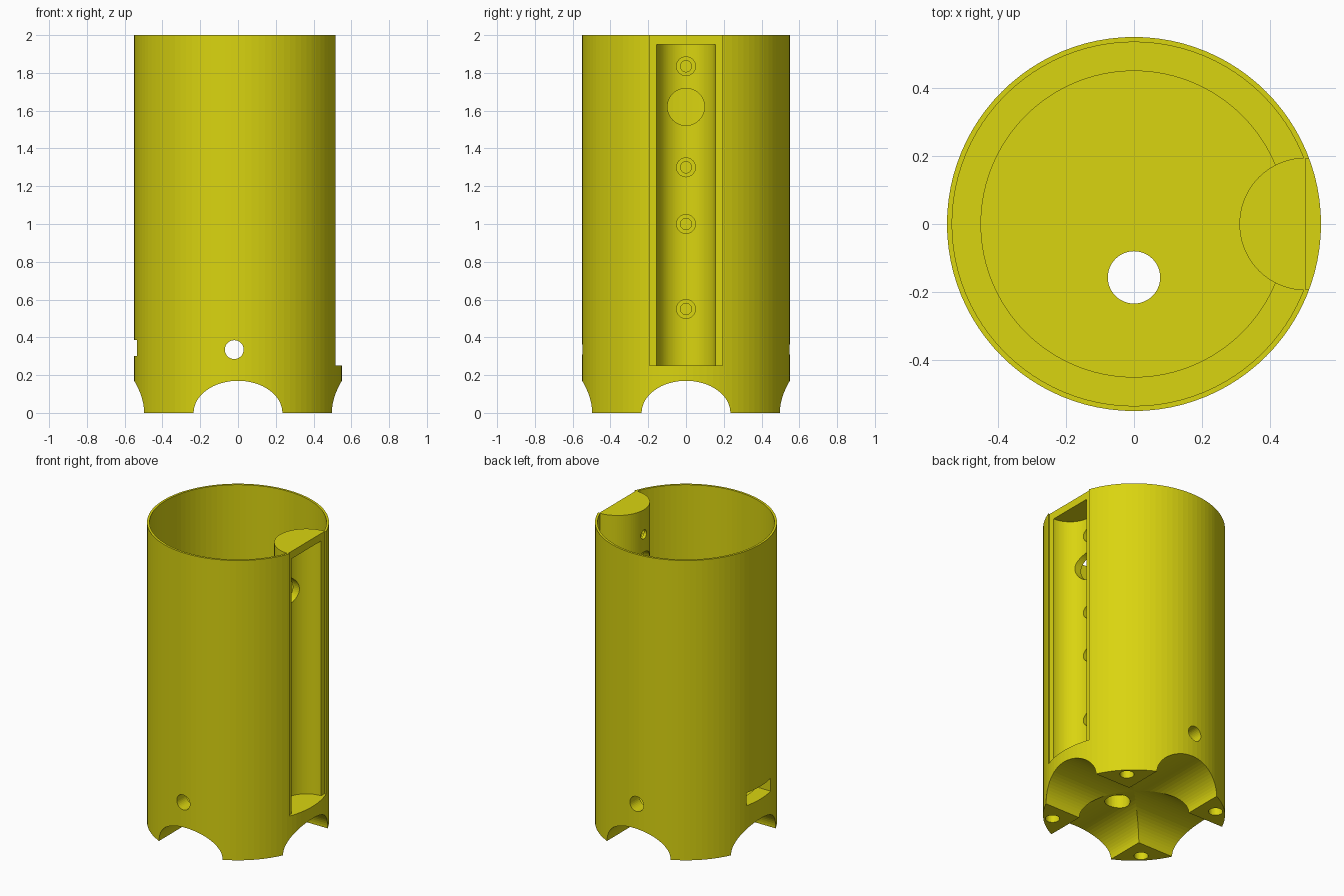
import bpy, bmesh, math
from mathutils import Matrix

if "Cube" in bpy.data.objects:
    bpy.data.objects.remove(bpy.data.objects["Cube"])

SEG = 96


def make_object(name, bm):
    bmesh.ops.recalc_face_normals(bm, faces=bm.faces)
    mesh = bpy.data.meshes.new(name)
    bm.to_mesh(mesh)
    bm.free()
    ob = bpy.data.objects.new(name, mesh)
    bpy.context.collection.objects.link(ob)
    return ob


def prism(name, outline, z0, z1):
    """Extrude an xy outline from z0 to z1."""
    bm = bmesh.new()
    face = bm.faces.new([bm.verts.new((x, y, z0)) for x, y in outline])
    ext = bmesh.ops.extrude_face_region(bm, geom=[face])
    verts = [v for v in ext["geom"] if isinstance(v, bmesh.types.BMVert)]
    bmesh.ops.translate(bm, verts=verts, vec=(0, 0, z1 - z0))
    return make_object(name, bm)


def arc(r, cx=0, cy=0, a0=0, a1=360, n=SEG, ry=None):
    """Points on an arc; a full circle leaves out the repeated end point."""
    count = n if a1 - a0 >= 360 else n + 1
    angles = [math.radians(a0 + (a1 - a0) * i / n) for i in range(count)]
    return [(cx + r * math.cos(a), cy + (ry or r) * math.sin(a)) for a in angles]


def rect(x0, x1, y0, y1):
    return [(x0, y0), (x1, y0), (x1, y1), (x0, y1)]


def along_x(ob):
    """Turn a prism so local z, x, y become world x, y, z."""
    ob.data.transform(Matrix(((0, 0, 1, 0), (1, 0, 0, 0), (0, 1, 0, 0), (0, 0, 0, 1))))
    return ob


def along_y(ob):
    """Turn a prism so local z becomes world y and local y becomes world z."""
    ob.data.transform(Matrix(((1, 0, 0, 0), (0, 0, 1, 0), (0, 1, 0, 0), (0, 0, 0, 1))))
    ob.data.flip_normals()
    return ob


def combine(target, tool, op="DIFFERENCE"):
    mod = target.modifiers.new("bool", "BOOLEAN")
    mod.operation, mod.object, mod.solver = op, tool, "EXACT"
    bpy.context.view_layer.objects.active = target
    bpy.ops.object.modifier_apply(modifier=mod.name)
    bpy.data.objects.remove(tool)


# Outer tube with thin upper wall, thick lower wall and a floor
body = prism("tube_body", arc(0.55), 0, 2)
combine(body, prism("lower_cavity", arc(0.45), 0.25, 0.6))
combine(body, prism("upper_cavity", arc(0.535), 0.45, 2.1))

# Half-round compartment on the right side
pod = arc(0.195, 0.505, 0, 90, 270, 48) + [(0.51, -0.195), (0.51, 0.195)]
combine(body, prism("compartment", pod, 0.2, 2), "UNION")
combine(body, prism("flat_cut", rect(0.505, 0.8, -0.192, 0.192), 0.25, 2.1))
combine(body, prism("compartment_recess", arc(0.155, 0.505), 0.25, 1.95))

# Counterbored screw holes and one large opening in the compartment wall
for z in (0.55, 1.0, 1.3, 1.835):
    combine(body, along_x(prism("counterbore", arc(0.05, 0, z, n=32), 0.332, 0.45)))
    combine(body, along_x(prism("screw_hole", arc(0.03, 0, z, n=16), 0.2, 0.45)))
combine(body, along_x(prism("large_opening", arc(0.098, 0, 1.62, n=48), 0.2, 0.45)))

# Crossing arched channels under the base
arch = arc(0.235, 0, 0, ry=0.17, n=64)
combine(body, along_x(prism("channel_x", arch, -0.7, 0.7)))
combine(body, along_y(prism("channel_y", arch, -0.7, 0.7)))

# Floor drain, foot sockets, front and back hole, left slot
combine(body, prism("floor_hole", arc(0.077, 0, -0.157, n=48), 0.05, 0.4))
for sx in (-1, 1):
    for sy in (-1, 1):
        combine(body, prism("foot_socket", arc(0.043, sx * 0.35, sy * 0.35, n=32), -0.1, 0.1))
combine(body, along_y(prism("side_hole", arc(0.05, -0.02, 0.335, n=32), -0.7, 0.7)))
combine(body, along_x(prism("left_slot", rect(-0.127, 0.127, 0.3, 0.385), -0.7, -0.3)))

# Yellow material
mat = bpy.data.materials.new("yellow")
mat.diffuse_color = (0.7, 0.66, 0.005, 1)
mat.use_nodes = True
mat.node_tree.nodes["Principled BSDF"].inputs["Base Color"].default_value = mat.diffuse_color
body.data.materials.clear()
body.data.materials.append(mat)
for p in body.data.polygons:
    p.material_index = 0
